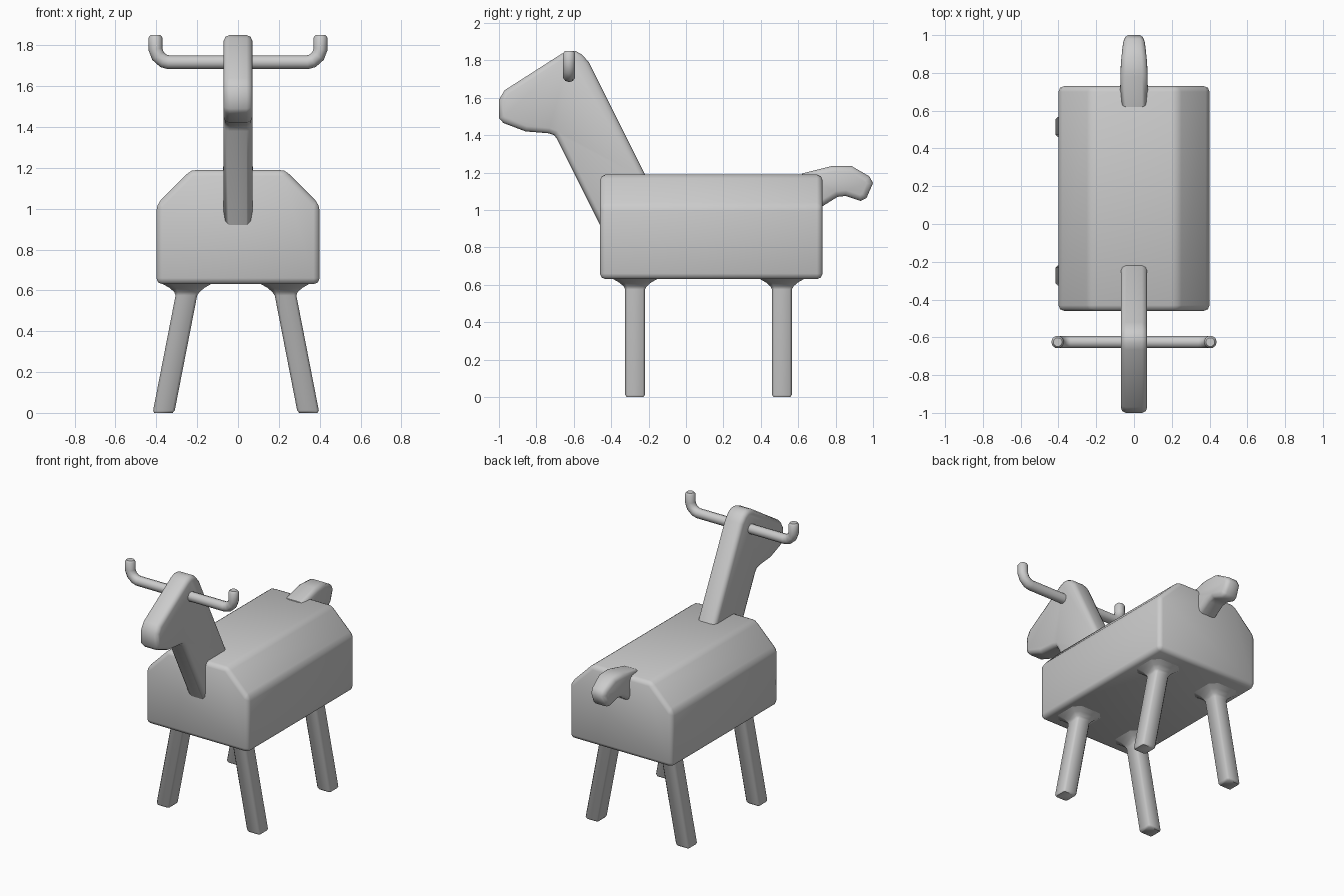
import bpy, bmesh, math
from mathutils import Vector

if "Cube" in bpy.data.objects:
    bpy.data.objects.remove(bpy.data.objects["Cube"])


def finish(name, bm, angle=50):
    bmesh.ops.recalc_face_normals(bm, faces=bm.faces[:])
    mesh = bpy.data.meshes.new(name)
    bm.to_mesh(mesh)
    bm.free()
    ob = bpy.data.objects.new(name, mesh)
    bpy.context.collection.objects.link(ob)
    bpy.ops.object.select_all(action='DESELECT')
    ob.select_set(True)
    bpy.context.view_layer.objects.active = ob
    bpy.ops.object.shade_smooth_by_angle(angle=math.radians(angle))
    return ob


def prism(start, end, rim, all_edges=False, taper=None, segments=2):
    """Prism between two matching outlines, with rounded edges."""
    bm = bmesh.new()
    a = [bm.verts.new(p) for p in start]
    b = [bm.verts.new(p) for p in end]
    n = len(a)
    caps = [bm.faces.new(a), bm.faces.new(b[::-1])]
    for i in range(n):
        j = (i + 1) % n
        bm.faces.new((a[j], a[i], b[i], b[j]))
    bmesh.ops.recalc_face_normals(bm, faces=bm.faces[:])
    edges = bm.edges[:] if all_edges else [e for f in caps for e in f.edges]
    bmesh.ops.bevel(bm, geom=edges, offset=rim, segments=segments, profile=0.5,
                    affect='EDGES', clamp_overlap=True)
    if taper:
        for v in bm.verts:
            v.co.x *= taper(v.co.y)
    return bm


def side_plate(outline, half, rim, taper=None):
    return prism([(-half, y, z) for y, z in outline],
                 [(half, y, z) for y, z in outline], rim, taper=taper)


# Body: chamfered block
body = [(-.4, .63), (.4, .63), (.4, 1.02), (.23, 1.19), (-.23, 1.19), (-.4, 1.02)]
finish("body", prism([(x, -.46, z) for x, z in body],
                     [(x, .73, z) for x, z in body], .03, all_edges=True))

# Head and neck: one flat board with rounded rims
head = [(-.63, 1.85), (-.59, 1.85), (-.555, 1.83), (-.52, 1.79), (-.22, 1.19),
        (-.16, 1.07), (-.40, .80), (-.69, 1.38), (-.705, 1.4), (-.735, 1.41),
        (-.858, 1.42), (-.976, 1.465), (-1, 1.49), (-1, 1.59), (-.97, 1.64),
        (-.665, 1.835)]
finish("head_and_neck", side_plate(head, .07, .028))

# Tail: curled, narrowing to the tip
tail = [(.62, 1.195), (.78, 1.235), (.885, 1.235), (.98, 1.18), (1, 1.144),
        (.965, 1.064), (.933, 1.048), (.853, 1.075), (.81, 1.07), (.73, 1.02),
        (.66, 1.0), (.60, 1.1)]
finish("tail", side_plate(tail, .073, .03,
                          taper=lambda y: 1 - .3 * max(0, (y - .75) / .25) ** 2))


# Legs: splayed square posts flaring out under the body
def ring(bm, cx, cy, z, h, c):
    pts = [(h - c, -h), (h, c - h), (h, h - c), (h - c, h),
           (c - h, h), (-h, h - c), (-h, c - h), (c - h, -h)]
    return [bm.verts.new((cx + x, cy + y, z)) for x, y in pts]


def leg(name, side, cy):
    bm = bmesh.new()
    rings = []
    # height, half width, corner cut
    for z, h, c in [(0, .045, .008), (.012, .053, .012), (.575, .053, .012),
                    (.592, .062, .018), (.612, .085, .03), (.632, .12, .045),
                    (.65, .12, .045)]:
        cx = side * (.355 - .115 * min(z, .59) / .59) - .01
        rings.append(ring(bm, cx, cy, z, h, c))
    for a, b in zip(rings, rings[1:]):
        for i in range(8):
            j = (i + 1) % 8
            bm.faces.new((a[i], a[j], b[j], b[i]))
    bm.faces.new(rings[0][::-1])
    bm.faces.new(rings[-1])
    finish(name, bm)


for side, sname in ((-1, "right"), (1, "left")):
    for cy, pos in ((-.272, "front"), (.513, "back")):
        leg(f"{pos}_{sname}_leg", side, cy)

# Handlebar: round rod with upturned grips
half = [(.34, 1.717, 1), (.365, 1.724, 1), (.392, 1.748, 1), (.404, 1.78, 1),
        (.404, 1.838, 1), (.404, 1.85, .7)]
path = [(-x, z, r) for x, z, r in half[::-1]] + half
curve = bpy.data.curves.new("handlebar", 'CURVE')
curve.dimensions = '3D'
curve.bevel_depth = .034
curve.bevel_resolution = 3
curve.use_fill_caps = True
spline = curve.splines.new('POLY')
spline.points.add(len(path) - 1)
for p, (x, z, r) in zip(spline.points, path):
    p.co = (x, -.625, z, 1)
    p.radius = r
spline.use_smooth = True
bar = bpy.data.objects.new("handlebar", curve)
bpy.context.collection.objects.link(bar)
